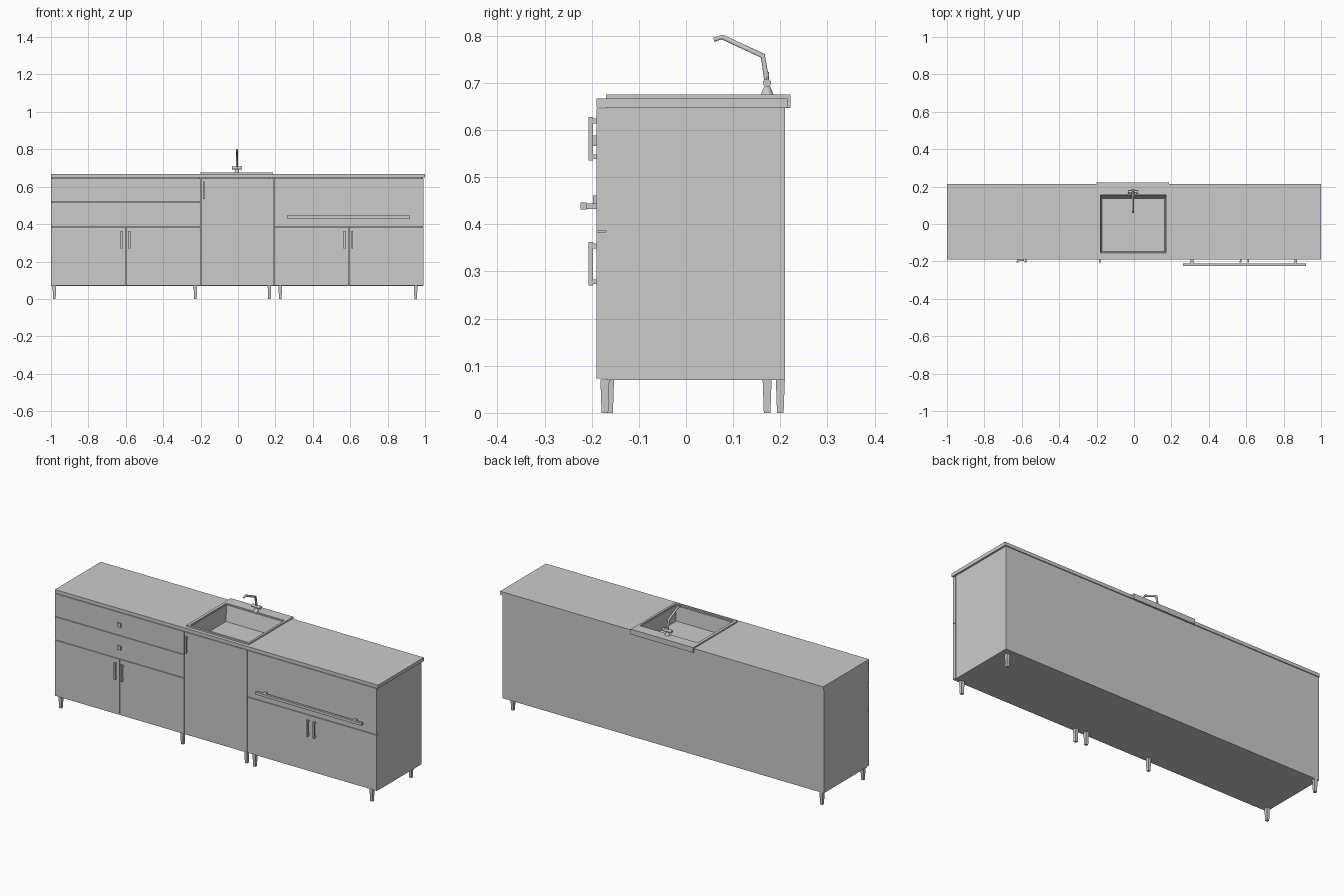
import bpy, bmesh, math
from mathutils import Vector

if "Cube" in bpy.data.objects:
    bpy.data.objects.remove(bpy.data.objects["Cube"])


def mesh_object(name, bm):
    bmesh.ops.recalc_face_normals(bm, faces=bm.faces)
    me = bpy.data.meshes.new(name)
    bm.to_mesh(me)
    bm.free()
    ob = bpy.data.objects.new(name, me)
    bpy.context.collection.objects.link(ob)
    return ob


def loft(name, rings, cap_start=True, cap_end=True):
    """Join rings of points, optionally closing the ends."""
    bm = bmesh.new()
    rows = [[bm.verts.new(p) for p in r] for r in rings]
    n = len(rows[0])
    for a, b in zip(rows, rows[1:]):
        for i in range(n):
            j = (i + 1) % n
            bm.faces.new((a[i], a[j], b[j], b[i]))
    if cap_start:
        bm.faces.new(rows[0])
    if cap_end:
        bm.faces.new(rows[-1])
    return mesh_object(name, bm)


def rect(x0, x1, y0, y1, z):
    return [(x0, y0, z), (x1, y0, z), (x1, y1, z), (x0, y1, z)]


def box(name, x0, x1, y0, y1, z0, z1):
    return loft(name, [rect(x0, x1, y0, y1, z0), rect(x0, x1, y0, y1, z1)])


def rod(name, points, radii, sides=8):
    """Round tube along a bent path, mitred at each bend."""
    pts = [Vector(p) for p in points]
    rings = []
    for i, p in enumerate(pts):
        d = (pts[min(i + 1, len(pts) - 1)] - pts[max(i - 1, 0)]).normalized()
        u = d.cross(Vector((1, 0, 0)))
        if u.length < 0.1:
            u = d.cross(Vector((0, 1, 0)))
        u.normalize()
        v = d.cross(u)
        rings.append([p + radii[i] * (u * math.cos(a) + v * math.sin(a))
                      for a in (2 * math.pi * (k + 0.5) / sides for k in range(sides))])
    ob = loft(name, rings)
    bpy.ops.object.select_all(action='DESELECT')
    ob.select_set(True)
    bpy.context.view_layer.objects.active = ob
    bpy.ops.object.shade_smooth_by_angle(angle=math.radians(50))
    return ob


# Carcass panels
box("cabinet_floor", -1, 0.99, -0.17, 0.21, 0.07, 0.085)
box("cabinet_back", -1, 0.99, 0.198, 0.21, 0.07, 0.648)
for name, x in (("left_side", -1), ("left_divider", -0.206),
                ("right_divider", 0.184), ("right_side", 0.978)):
    box(name, x, x + 0.012, -0.17, 0.21, 0.07, 0.648)

# Drawer fronts and doors, with narrow gaps
G = 0.0015
FRONTS = [
    ("upper_drawer", -1, -0.2, 0.518, 0.645),
    ("lower_drawer", -1, -0.2, 0.387, 0.515),
    ("left_unit_door_a", -1, -0.6, 0.073, 0.384),
    ("left_unit_door_b", -0.6, -0.2, 0.073, 0.384),
    ("sink_door", -0.2, 0.19, 0.073, 0.645),
    ("wide_drawer", 0.19, 0.993, 0.387, 0.645),
    ("right_unit_door_a", 0.19, 0.591, 0.073, 0.384),
    ("right_unit_door_b", 0.591, 0.993, 0.073, 0.384),
]
for name, x0, x1, z0, z1 in FRONTS:
    box(name, x0 + (G if x0 > -1 else 0), x1 - G, -0.19, -0.17, z0, z1)

# Vertical bar handles on two posts
for x, z in ((-0.622, 0.27), (-0.58, 0.27), (-0.182, 0.535), (0.57, 0.27), (0.611, 0.27)):
    box("handle_bar", x - 0.005, x + 0.005, -0.207, -0.197, z, z + 0.092)
    for zz in (z + 0.003, z + 0.079):
        box("handle_post", x - 0.004, x + 0.004, -0.198, -0.188, zz, zz + 0.01)

# Square drawer knobs
for z in (0.45, 0.577):
    box("drawer_knob", -0.611, -0.589, -0.197, -0.189, z - 0.011, z + 0.011)

# Long horizontal rail
box("rail_bar", 0.263, 0.92, -0.224, -0.211, 0.431, 0.446)
for x in (0.31, 0.865):
    box("rail_post", x - 0.007, x + 0.007, -0.212, -0.188, 0.432, 0.444)

# Countertop around the sink opening
box("countertop_left", -1, -0.19, -0.19, 0.215, 0.648, 0.667)
box("countertop_right", 0.18, 1, -0.19, 0.215, 0.648, 0.667)
box("countertop_front", -0.19, 0.18, -0.19, -0.16, 0.648, 0.667)
box("countertop_back", -0.19, 0.18, 0.165, 0.215, 0.648, 0.667)

# Sink: raised rim, stepped edge, tapered basin
loft("sink", [
    rect(-0.2, 0.187, -0.17, 0.222, 0.666),
    rect(-0.2, 0.187, -0.17, 0.222, 0.675),
    rect(-0.184, 0.175, -0.158, 0.16, 0.675),
    rect(-0.184, 0.175, -0.158, 0.16, 0.668),
    rect(-0.18, 0.171, -0.154, 0.156, 0.668),
    rect(-0.17, 0.164, -0.148, 0.137, 0.585),
], cap_start=False)
box("sink_rear_lip", -0.2, 0.187, 0.212, 0.222, 0.646, 0.674)

# Faucet
FX, FY = -0.006, 0.172
rod("faucet_base", [(FX, FY, 0.674), (FX, FY, 0.692)], [0.015, 0.007])
rod("faucet_crossbar", [(FX - 0.02, FY, 0.70), (FX + 0.02, FY, 0.70)], [0.008, 0.008])
for s in (-1, 1):
    rod("faucet_tap", [(FX + s * 0.016, FY, 0.70), (FX + s * 0.027, FY, 0.70)], [0.009, 0.009])
    rod("tap_lever", [(FX + s * 0.021, FY, 0.70), (FX + s * 0.021, FY, 0.711)], [0.003, 0.003])
rod("faucet_collar", [(FX, FY, 0.69), (FX, FY, 0.723)], [0.005, 0.004])
rod("faucet_spout", [(FX, FY, 0.70), (FX, 0.163, 0.757), (FX, 0.077, 0.797), (FX, 0.059, 0.791)],
    [0.006, 0.006, 0.0055, 0.005])

# Tapered legs: five at the front, two at the back
LEGS = [(-0.982, -0.162), (-0.228, -0.162), (0.168, -0.162), (0.226, -0.172),
        (0.95, -0.172), (-0.982, 0.2), (0.95, 0.172)]
for x, y in LEGS:
    loft("leg", [rect(x - w, x + w, y - w, y + w, z) for w, z in ((0.007, 0), (0.0095, 0.071))])
